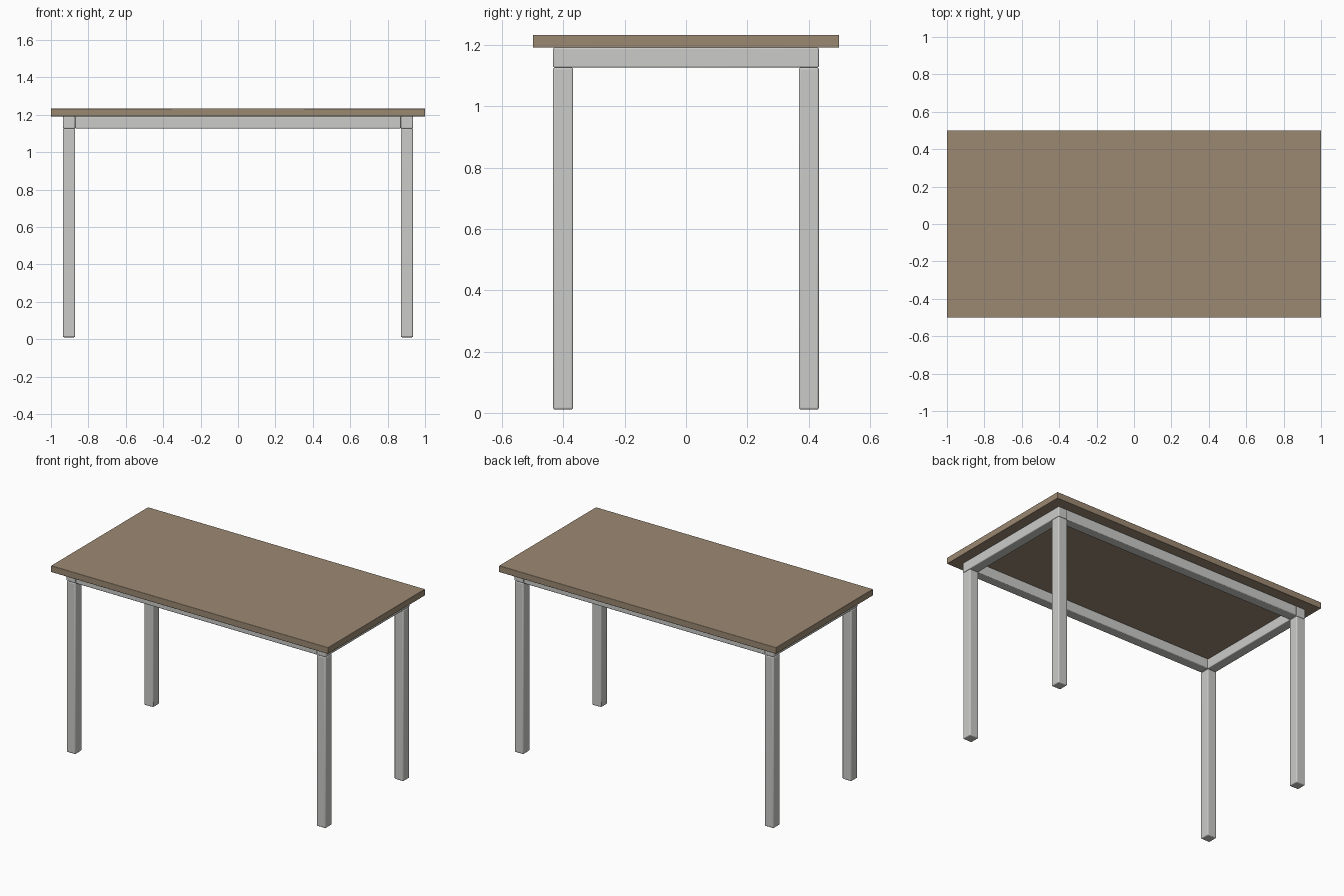
import bpy, bmesh

default = bpy.data.objects.get("Cube")
if default:
    bpy.data.objects.remove(default, do_unlink=True)


def material(name, colour):
    mat = bpy.data.materials.new(name)
    mat.use_nodes = True
    mat.diffuse_color = (*colour, 1)
    mat.node_tree.nodes["Principled BSDF"].inputs["Base Color"].default_value = (*colour, 1)
    return mat


WOOD = material("brown wood", (0.33, 0.25, 0.17))
METAL = material("pale grey metal", (0.6, 0.6, 0.585))
RUBBER = material("black rubber", (0.01, 0.01, 0.01))


def finish(name, bm, centre, mat):
    mesh = bpy.data.meshes.new(name)
    bm.to_mesh(mesh)
    bm.free()
    mesh.materials.append(mat)
    obj = bpy.data.objects.new(name, mesh)
    bpy.context.collection.objects.link(obj)
    obj.location = centre
    return obj


def smooth(obj):
    bpy.ops.object.select_all(action='DESELECT')
    obj.select_set(True)
    bpy.context.view_layer.objects.active = obj
    bpy.ops.object.shade_smooth_by_angle()


def box(name, size, centre, mat, radius):
    bm = bmesh.new()
    bmesh.ops.create_cube(bm, size=1)
    bmesh.ops.scale(bm, vec=size, verts=bm.verts)
    obj = finish(name, bm, centre, mat)
    bevel = obj.modifiers.new("rounded edges", 'BEVEL')
    bevel.width = radius
    bevel.segments = 3
    smooth(obj)
    return obj


def foot_frame(name, half, wall, height, centre):
    # Open square ring, thickened upwards from the floor
    bm = bmesh.new()
    bmesh.ops.create_grid(bm, x_segments=1, y_segments=1, size=half)
    inner = bm.faces[:]
    bmesh.ops.inset_region(bm, faces=inner, thickness=wall, use_even_offset=True)
    bmesh.ops.delete(bm, geom=inner, context='FACES_ONLY')
    obj = finish(name, bm, centre, RUBBER)
    solid = obj.modifiers.new("height", 'SOLIDIFY')
    solid.thickness = height
    solid.offset = 1
    return obj


TUBE = 0.065
LEG_X, LEG_Y = 0.903, 0.401
FOOT, LEG_TOP, RAIL_TOP, TOP = 0.011, 1.127, 1.192, 1.234
RAIL_Z = (LEG_TOP + RAIL_TOP) / 2

# Table top
box("table_top", (2, 1, TOP - RAIL_TOP), (0, 0, (TOP + RAIL_TOP) / 2), WOOD, 0.003)

# Side rails run over the legs; long rails fit between them
for sx, side in ((1, "left"), (-1, "right")):
    box(side + "_rail", (TUBE, 2 * LEG_Y + TUBE, TUBE), (sx * LEG_X, 0, RAIL_Z), METAL, 0.005)
for sy, end in ((-1, "front"), (1, "back")):
    box(end + "_rail", (2 * LEG_X - TUBE, TUBE, TUBE), (0, sy * LEG_Y, RAIL_Z), METAL, 0.005)

# Legs with hollow feet
for sx, side in ((1, "left"), (-1, "right")):
    for sy, end in ((-1, "front"), (1, "back")):
        x, y = sx * LEG_X, sy * LEG_Y
        box(f"{end}_{side}_leg", (TUBE, TUBE, LEG_TOP - FOOT),
            (x, y, (LEG_TOP + FOOT) / 2), METAL, 0.006)
        foot_frame(f"{end}_{side}_foot", 0.027, 0.010, FOOT, (x, y, 0))
